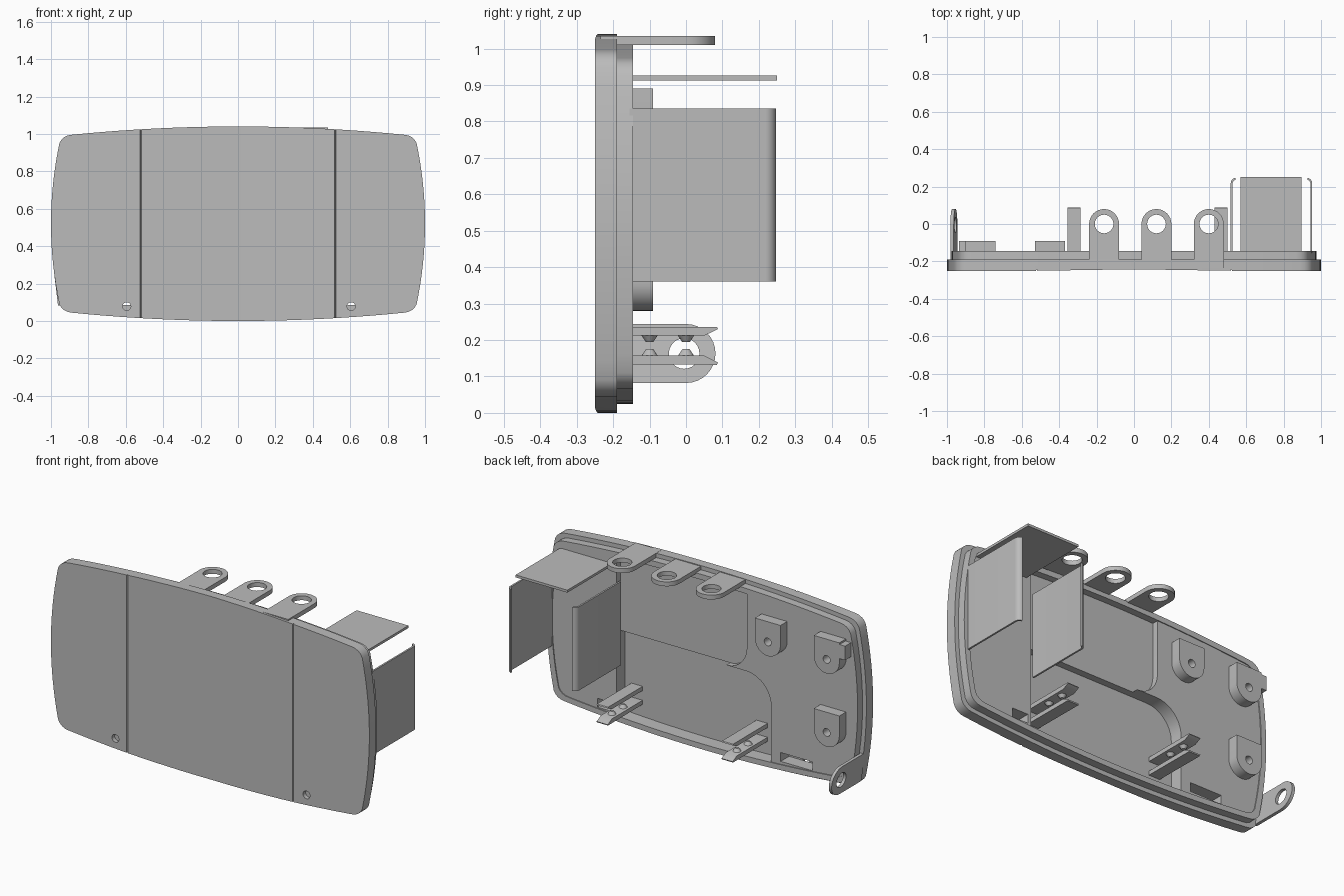
import bpy, bmesh, math
from mathutils import Vector

cube = bpy.data.objects.get("Cube")
if cube:
    bpy.data.objects.remove(cube, do_unlink=True)

grey = bpy.data.materials.new("plain grey")
grey.use_nodes = True
COL = (0.5, 0.5, 0.5, 1)
grey.diffuse_color = COL
grey.node_tree.nodes["Principled BSDF"].inputs["Base Color"].default_value = COL


def extrude(name, loops, lo, hi, axis):
    """Solid from 2D loops (first outside, rest holes), lo..hi along the axis."""
    cu = bpy.data.curves.new(name, 'CURVE')
    cu.dimensions, cu.fill_mode, cu.extrude = '2D', 'BOTH', (hi - lo) / 2
    for pts in loops:
        sp = cu.splines.new('POLY')
        sp.points.add(len(pts) - 1)
        for p, q in zip(sp.points, pts):
            p.co = (q[0], q[1], 0, 1)
        sp.use_cyclic_u = True
    tmp = bpy.data.objects.new(name, cu)
    bpy.context.collection.objects.link(tmp)
    me = bpy.data.meshes.new_from_object(tmp.evaluated_get(bpy.context.evaluated_depsgraph_get()))
    bpy.data.objects.remove(tmp, do_unlink=True)
    mid = (lo + hi) / 2
    for v in me.vertices:
        a, b, c = v.co
        v.co = {'x': (c + mid, a, b), 'y': (a, c + mid, b), 'z': (a, b, c + mid)}[axis]
    bm = bmesh.new()
    bm.from_mesh(me)
    bmesh.ops.remove_doubles(bm, verts=bm.verts, dist=1e-5)
    bmesh.ops.recalc_face_normals(bm, faces=bm.faces)
    bm.to_mesh(me)
    bm.free()
    return add(name, me)


def add(name, me):
    me.name = name
    me.materials.clear()
    me.materials.append(grey)
    ob = bpy.data.objects.new(name, me)
    bpy.context.collection.objects.link(ob)
    bpy.ops.object.select_all(action='DESELECT')
    ob.select_set(True)
    bpy.context.view_layer.objects.active = ob
    bpy.ops.object.shade_smooth_by_angle(angle=math.radians(30))
    return ob


def arc(cx, cy, r, a0, a1, n=16):
    return [(cx + r * math.cos(math.radians(a0 + (a1 - a0) * i / n)),
             cy + r * math.sin(math.radians(a0 + (a1 - a0) * i / n))) for i in range(n + 1)]


def circle(cx, cy, r):
    return arc(cx, cy, r, 0, 345, 23)


def rect(x0, x1, y0, y1):
    return [(x0, y0), (x1, y0), (x1, y1), (x0, y1)]


def outline(d):
    """Bowed rounded rectangle, inset by d."""
    quarter = [(1 - 0.045 * (i / 8) ** 2, 0.43 * i / 8) for i in range(9)]
    quarter += [(0.945, 0.448), (0.93, 0.462), (0.91, 0.472), (0.885, 0.476)]
    quarter += [(0.885 * i / 10, 0.52 - 0.044 * (i / 10) ** 2) for i in range(9, -1, -1)]
    sx, sz = 1 - d, (0.52 - d) / 0.52
    q = [(x * sx, z * sz) for x, z in quarter]
    half = q + [(-x, z) for x, z in q[-2::-1]]
    return [(x, z + 0.52) for x, z in half + [(x, -z) for x, z in half[-2:0:-1]]]


# Front panel, with screw holes, two seams and a faint centre crease
HOLES = [(-0.595, 0.078), (0.605, 0.078)]
panel = extrude("front_panel", [outline(0)] + [circle(x, z, 0.022) for x, z in HOLES], -0.25, -0.225, 'y')
bm = bmesh.new()
bm.from_mesh(panel.data)
for x in (-0.524, -0.52, -0.516, -0.04, -0.02, 0, 0.02, 0.04, 0.516, 0.52, 0.524):
    bmesh.ops.bisect_plane(bm, geom=bm.verts[:] + bm.edges[:] + bm.faces[:],
                           plane_co=(x, 0, 0), plane_no=(1, 0, 0), dist=1e-6)
for v in bm.verts:
    if v.co.y < -0.24:
        ax = abs(v.co.x)
        if abs(ax - 0.52) < 0.001:
            v.co.y += 0.008
        elif ax < 0.516:
            v.co.y += 0.008 * (1 - max(ax, 0.02) / 0.516)
bm.normal_update()
for f in bm.faces:
    if abs(f.normal.y) > 0.3:
        f.smooth = False
bm.to_mesh(panel.data)
bm.free()

# Stepped rim of the shell
extrude("outer_rim", [outline(0), outline(0.055)], -0.226, -0.19, 'y')
extrude("inner_rim", [outline(0.024), outline(0.055)], -0.191, -0.145, 'y')

# Inside floors: a middle shelf, and thick ends with a recess round each screw hole
FLOOR = -0.15
inner = outline(0.05)
extrude("middle_shelf", [rect(-0.29, 0.56, 0.54, 0.985)], -0.226, -0.185, 'y')
edge = arc(-0.27, 0.38, 0.16, 180, 90, 10) + arc(-0.147, 0.67, 0.13, 270, 180, 10)
right_end = [p for p in inner if p[0] < -0.44] + [(-0.43, 0.06)] + edge + [(-0.277, 0.98)]
left_pts = [p for p in inner if p[0] > 0.54]
left_end = ([(0.54, 0.066)] + [p for p in left_pts if p[1] < 0.519]
            + [p for p in left_pts if p[1] >= 0.519] + [(0.54, 0.974)])
seat_r = rect(-0.69, -0.49, 0.085, 0.135)
seat_l = rect(0.56, 0.66, 0.085, 0.135)
extrude("right_floor", [right_end, seat_r], -0.226, FLOOR, 'y')
extrude("left_floor", [left_end, seat_l], -0.226, FLOOR, 'y')

# Hanging tabs on the top edge
for i, x in enumerate((-0.16, 0.12, 0.40)):
    tab = arc(x, 0, 0.08, 0, 180) + [(x - 0.08, -0.235), (x + 0.08, -0.235)]
    extrude(f"top_tab_{i + 1}", [tab, circle(x, 0, 0.05)], 1.01, 1.035, 'z')

# Side lug, leaning along the bowed side
lug = arc(0, 0.163, 0.081, -90, 90) + [(-0.2, 0.244), (-0.2, 0.082)]
side_lug = extrude("side_lug", [lug, circle(-0.005, 0.163, 0.042)], -0.972, -0.954, 'x')
for v in side_lug.data.vertices:
    v.co.x -= 0.12 * (v.co.z - 0.163)

# Mounting bosses: flat top, round bottom, blind hole
for i, (x, z) in enumerate(((-0.45, 0.775), (-0.82, 0.775), (-0.82, 0.36))):
    body = arc(x, z, 0.08, 180, 360) + [(x + 0.08, z + 0.115), (x - 0.08, z + 0.115)]
    extrude(f"boss_{i + 1}", [body, circle(x, z, 0.022)], FLOOR - 0.01, -0.09, 'y')
extrude("boss_web", [rect(-0.935, -0.895, 0.8, 0.88)], FLOOR - 0.01, -0.092, 'y')

# Paired clip rails with small domes gripping between them
for name, x0 in (("left", 0.43), ("right", -0.355)):
    top = [(-0.226, 0.212), (0.05, 0.212), (0.088, 0.23), (0.085, 0.236), (-0.226, 0.236)]
    low = [(-0.226, 0.134), (0.085, 0.132), (0.088, 0.138), (0.05, 0.157), (-0.226, 0.157)]
    extrude(name + "_upper_rail", [top], x0, x0 + 0.07, 'x')
    extrude(name + "_lower_rail", [low], x0, x0 + 0.07, 'x')
    for y in (-0.1, 0.0):
        for z, s in ((0.212, -1), (0.157, 1)):
            me = bpy.data.meshes.new("dome")
            bm = bmesh.new()
            bmesh.ops.create_cone(bm, cap_ends=True, segments=16, radius1=0.022, radius2=0.01, depth=0.018)
            for v in bm.verts:
                v.co = Vector((v.co.x, v.co.y, v.co.z * s)) + Vector((x0 + 0.035, y, z + s * 0.009))
            bmesh.ops.recalc_face_normals(bm, faces=bm.faces)
            bm.to_mesh(me)
            bm.free()
            add(name + "_rail_dome", me)

# Battery bay: two walls with inward curled ends and a top plate
for name, x, s in (("inner", 0.517, 1), ("outer", 0.953, -1)):
    out = [(x + s * (0.03 - 0.03 * math.cos(math.radians(a))), 0.217 + 0.03 * math.sin(math.radians(a)))
           for a in range(0, 81, 10)]
    inn = [(x + s * (0.03 - 0.02 * math.cos(math.radians(a))), 0.217 + 0.02 * math.sin(math.radians(a)))
           for a in range(80, -1, -10)]
    wall = [(x, -0.155)] + out + inn + [(x + s * 0.01, -0.155)]
    extrude(name + "_battery_wall", [wall], 0.36, 0.835, 'z')
extrude("battery_top_plate", [rect(0.57, 0.895, -0.155, 0.25)], 0.912, 0.926, 'z')
